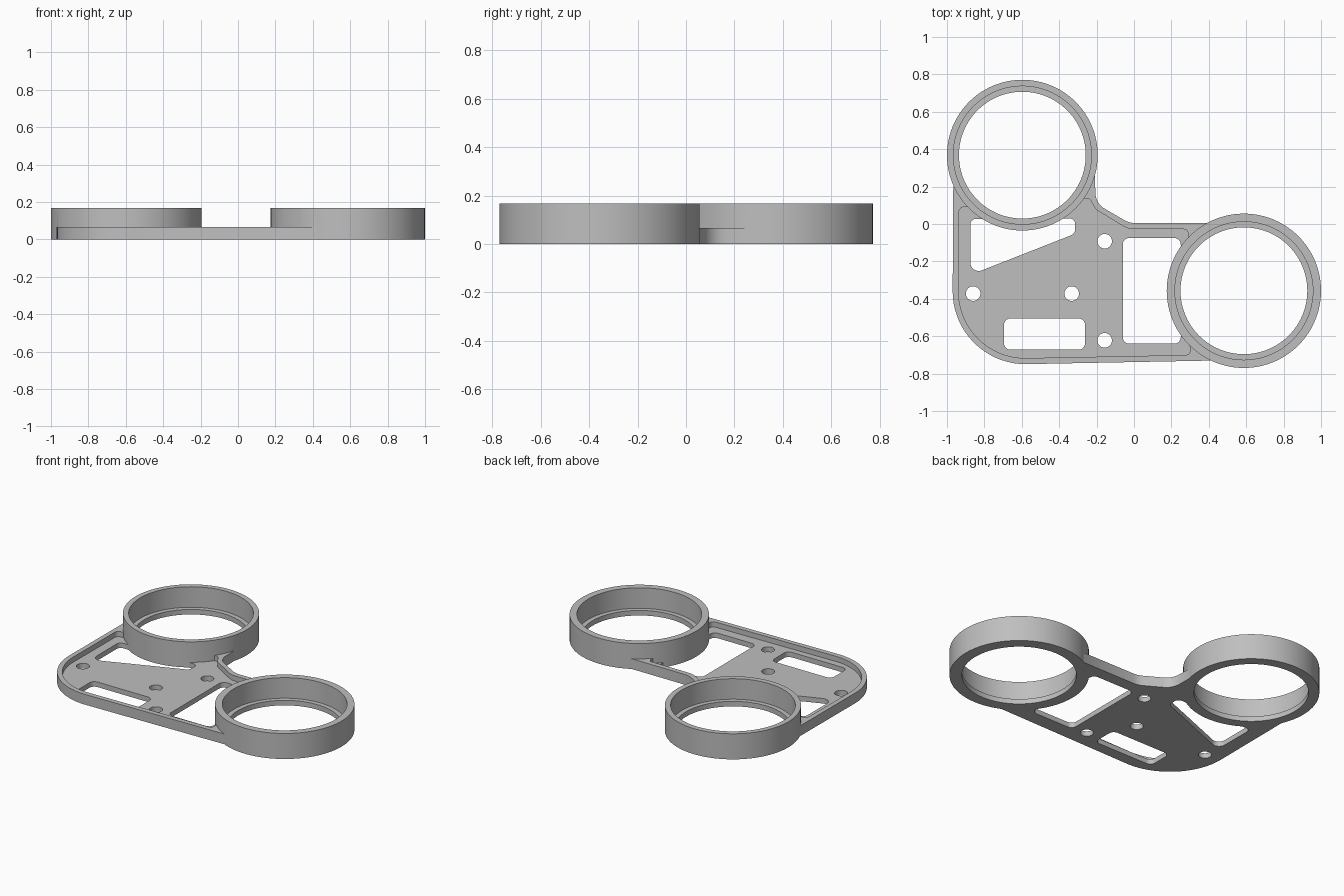
import bpy, bmesh, math
from mathutils import Vector

if "Cube" in bpy.data.objects:
    bpy.data.objects.remove(bpy.data.objects["Cube"], do_unlink=True)

FLOOR, RIM, TOP = 0.033, 0.067, 0.167   # floor, rim and ring heights
BIG = 0.3                               # cutters reach past the part

grey = bpy.data.materials.new("plain grey")
grey.use_nodes = True
COLOUR = (0.52, 0.52, 0.52, 1)
grey.diffuse_color = COLOUR
grey.node_tree.nodes["Principled BSDF"].inputs["Base Color"].default_value = COLOUR


def rounded(corners):
    """Closed outline from (x, y, radius) corners."""
    out = []
    n = len(corners)
    for i, (x, y, r) in enumerate(corners):
        p = Vector((x, y))
        if r == 0:
            out.append(p)
            continue
        a = (Vector(corners[i - 1][:2]) - p).normalized()
        b = (Vector(corners[(i + 1) % n][:2]) - p).normalized()
        half = a.angle(b) / 2
        centre = p + (a + b).normalized() * (r / math.sin(half))
        start = p + a * (r / math.tan(half)) - centre
        end = p + b * (r / math.tan(half)) - centre
        sweep = math.pi - 2 * half
        steps = max(4, int(sweep / math.radians(5)))
        for k in range(steps + 1):
            t = k / steps
            v = start * math.sin((1 - t) * sweep) + end * math.sin(t * sweep)
            out.append(centre + v / math.sin(sweep))
    return out


def circle(x, y, r, n=96):
    return [Vector((x + r * math.cos(math.tau * k / n),
                    y + r * math.sin(math.tau * k / n))) for k in range(n)]


def prism(name, outline, z0, z1):
    bm = bmesh.new()
    face = bm.faces.new([bm.verts.new((p.x, p.y, z0)) for p in outline])
    ext = bmesh.ops.extrude_face_region(bm, geom=[face])
    for v in ext["geom"]:
        if isinstance(v, bmesh.types.BMVert):
            v.co.z = z1
    bmesh.ops.recalc_face_normals(bm, faces=bm.faces)
    mesh = bpy.data.meshes.new(name)
    bm.to_mesh(mesh)
    bm.free()
    mesh.materials.append(grey)
    ob = bpy.data.objects.new(name, mesh)
    bpy.context.collection.objects.link(ob)
    return ob


def combine(body, tool, operation):
    mod = body.modifiers.new("combine", 'BOOLEAN')
    mod.operation, mod.solver, mod.object = operation, 'EXACT', tool
    bpy.context.view_layer.objects.active = body
    bpy.ops.object.modifier_apply(modifier=mod.name)
    bpy.data.objects.remove(tool, do_unlink=True)


def cut(outline, z0=-BIG):
    combine(bracket, prism("cutter", outline, z0, BIG), 'DIFFERENCE')


# Plate with a swept corner and a concave neck between the rings
bracket = prism("twin_ring_bracket", rounded([
    (-0.966, 0.25, 0), (-0.972, -0.757, 0.39), (0.42, -0.73, 0),
    (0.55, -0.6, 0), (0.5, 0.005, 0), (-0.025, 0.005, 0.12),
    (-0.205, 0.11, 0.1), (-0.21, 0.3, 0)]), 0, RIM)

# Recess leaving a raised rim around the floor
cut(rounded([
    (-0.936, 0.092, 0.03), (-0.94, -0.724, 0.357), (0.305, -0.70, 0.025),
    (0.29, -0.6, 0), (0.29, -0.1, 0), (0.29, -0.028, 0.025),
    (-0.03, -0.028, 0.12), (-0.205, 0.078, 0.05), (-0.238, 0.137, 0.025),
    (-0.3, 0.137, 0), (-0.4, 0.3, 0), (-0.8, 0.3, 0), (-0.86, 0.092, 0)]), FLOOR)

# Windows: one beside each ring and a slot in the floor
cut(rounded([(-0.06, -0.075, 0.035), (-0.06, -0.64, 0.035),
             (0.25, -0.64, 0.035), (0.25, -0.075, 0.035)]))
cut(rounded([(-0.875, 0.027, 0.03), (-0.875, -0.272, 0.045),
             (-0.315, -0.052, 0.035), (-0.315, 0.03, 0.03)]))
cut(rounded([(-0.695, -0.505, 0.035), (-0.695, -0.672, 0.035),
             (-0.262, -0.672, 0.035), (-0.262, -0.505, 0.035)]))

# Screw holes
for x, y in [(-0.157, -0.092), (-0.333, -0.372), (-0.86, -0.372), (-0.157, -0.622)]:
    cut(circle(x, y, 0.039, 32))

# Rings, each bored out to a thin lip at the bottom
rings = [(-0.597, 0.368, 0.403), (0.5875, -0.357, 0.4125)]
for x, y, r in rings:
    combine(bracket, prism("ring", circle(x, y, r), 0, TOP), 'UNION')
for x, y, r in rings:
    cut(circle(x, y, 0.369), FLOOR)
    cut(circle(x, y, 0.339))

bpy.ops.object.select_all(action='DESELECT')
bracket.select_set(True)
bpy.context.view_layer.objects.active = bracket
bpy.ops.object.shade_smooth_by_angle(angle=math.radians(30))
